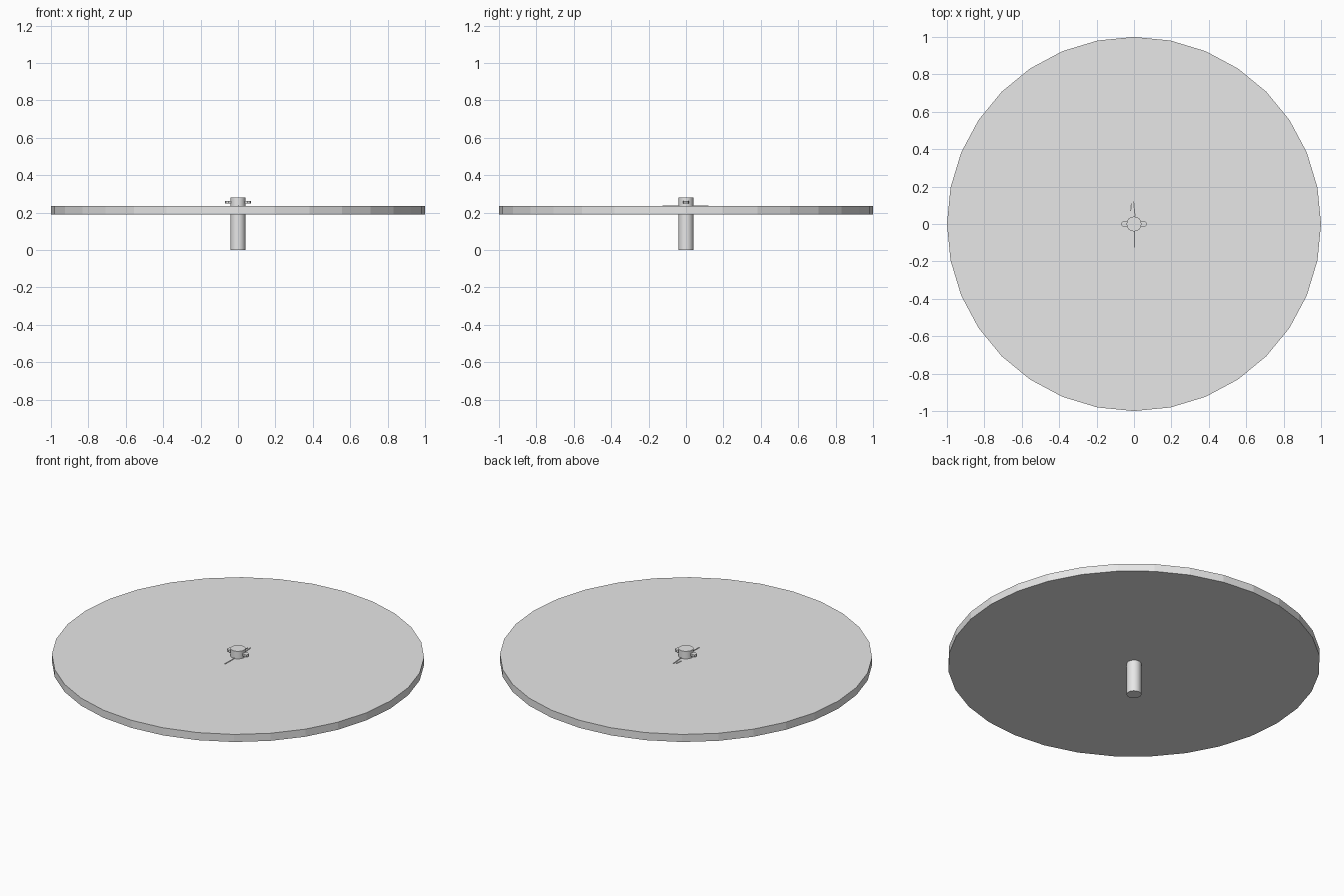
import bpy
import math
from mathutils import Vector

if "Cube" in bpy.data.objects:
    bpy.data.objects.remove(bpy.data.objects["Cube"])

grey = bpy.data.materials.new("light_grey")
grey.diffuse_color = (0.8, 0.8, 0.8, 1)
grey.use_nodes = True
grey.node_tree.nodes["Principled BSDF"].inputs["Base Color"].default_value = grey.diffuse_color


def finish(name, smooth=False):
    ob = bpy.context.object
    ob.name = name
    ob.data.materials.append(grey)
    if smooth:
        bpy.ops.object.shade_smooth_by_angle(angle=math.radians(30))
    return ob


def cylinder(name, sides, radius, z0, z1, x=0, y=0, smooth=False):
    bpy.ops.mesh.primitive_cylinder_add(
        vertices=sides, radius=radius, depth=z1 - z0, location=(x, y, (z0 + z1) / 2))
    return finish(name, smooth)


def rod(name, start, end, radius):
    a, b = Vector(start), Vector(end)
    bpy.ops.mesh.primitive_cylinder_add(
        vertices=6, radius=radius, depth=(b - a).length, location=(a + b) / 2,
        rotation=(b - a).to_track_quat('Z', 'Y').to_euler())
    return finish(name)


# Round flat plate
cylinder("disc", 32, 1.0, 0.19, 0.235)

# Centre spindle through the plate
cylinder("spindle", 16, 0.04, 0.0, 0.28, smooth=True)

# Small rounded lugs on both sides of the spindle
for side, label in ((-1, "left"), (1, "right")):
    lug = cylinder(label + "_lug", 8, 0.02, 0.249, 0.262, x=side * 0.05)
    lug.scale.y = 0.8

# Thin wires lying on the plate
rod("front_wire", (0.004, -0.035, 0.236), (0.002, -0.125, 0.236), 0.003)
rod("back_wire", (0.006, 0.035, 0.236), (-0.002, 0.12, 0.236), 0.003)
rod("short_back_wire", (-0.018, 0.07, 0.236), (-0.014, 0.11, 0.236), 0.003)
